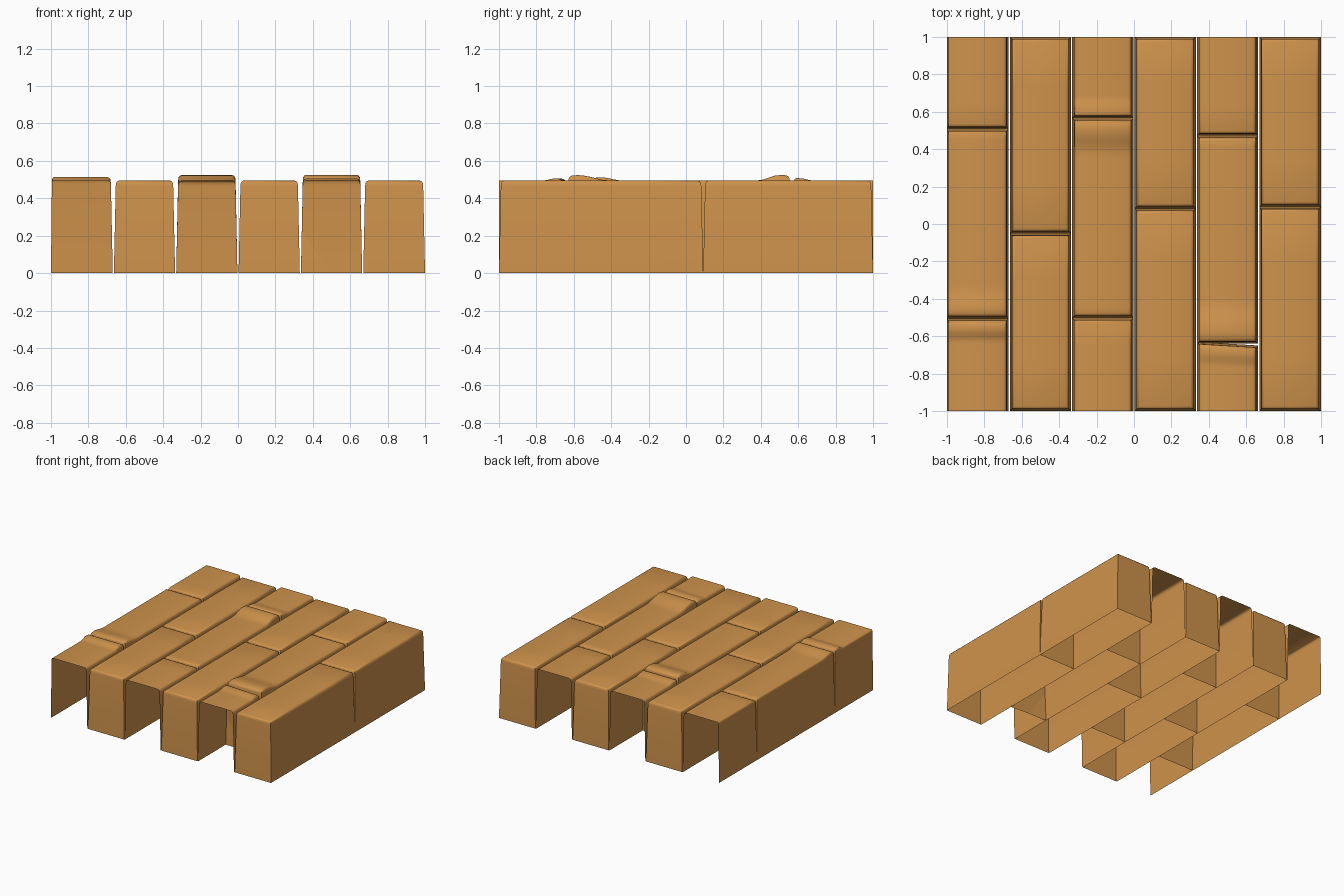
import bpy, bmesh, math

if "Cube" in bpy.data.objects:
    bpy.data.objects.remove(bpy.data.objects["Cube"])

wood = bpy.data.materials.new("warm tan wood")
wood.diffuse_color = (0.62, 0.29, 0.072, 1)
wood.use_nodes = True
wood.node_tree.nodes["Principled BSDF"].inputs["Base Color"].default_value = wood.diffuse_color

# bevel tiers going up the plank: (inset, height)
TIERS = [(0.0, 0.0), (0.010, 0.465), (0.012, 0.482), (0.018, 0.491), (0.028, 0.495)]
COL = 2 / 6


def lift_at(y, lift):
    """Smoothly interpolated raise of the warped plank ends."""
    if not lift or y <= lift[0][0]:
        return lift[0][1] if lift else 0
    for (ya, a), (yb, b) in zip(lift, lift[1:]):
        if y <= yb:
            t = (y - ya) / (yb - ya)
            return a + (b - a) * t * t * (3 - 2 * t)
    return lift[-1][1]


def plank(name, col, y0, y1, open0=False, open1=False, lift=(), skew=0):
    """Hollow, bottomless plank with rounded top; open ends have no end wall."""
    x0, x1 = -1 + col * COL, -1 + (col + 1) * COL
    x0 += 0.003 if col else 0
    x1 -= 0.003 if col < 5 else 0
    n = 32 if lift else 4
    bm = bmesh.new()
    rows = []
    for ins, z in TIERS:
        ya, yb = y0 + (0 if open0 else ins), y1 - (0 if open1 else ins)
        left_in = ins * (0.5 if col == 0 else 1)
        row = []
        for i in range(n + 1):
            y = ya + (yb - ya) * i / n
            pair = []
            for s, x in ((-1, x0 + left_in), (1, x1 - ins)):
                # tilt the broken joint sideways, fading along the plank
                near = max(0, 1 - abs(y + 0.63) / 0.25)
                pair.append(bm.verts.new((x, y + s * skew * near,
                                          z + lift_at(y, lift) * min(1, z / 0.48))))
            row.append(pair)
        rows.append(row)
    for a, b in zip(rows, rows[1:]):
        for i in range(n):                                    # long sides
            bm.faces.new((a[i + 1][0], a[i][0], b[i][0], b[i + 1][0]))
            bm.faces.new((a[i][1], a[i + 1][1], b[i + 1][1], b[i][1]))
        if not open0:                                         # front end
            bm.faces.new((a[0][0], a[0][1], b[0][1], b[0][0]))
        if not open1:                                         # back end
            bm.faces.new((a[n][1], a[n][0], b[n][0], b[n][1]))
    top = rows[-1]
    for i in range(n):                                        # top
        bm.faces.new((top[i][0], top[i][1], top[i + 1][1], top[i + 1][0]))
    me = bpy.data.meshes.new(name)
    bm.to_mesh(me)
    bm.free()
    me.materials.append(wood)
    ob = bpy.data.objects.new(name, me)
    bpy.context.collection.objects.link(ob)
    bpy.ops.object.select_all(action='DESELECT')
    ob.select_set(True)
    bpy.context.view_layer.objects.active = ob
    bpy.ops.object.shade_smooth_by_angle(angle=math.radians(50))


# columns with closed ends: one joint each
for col, joint in ((1, -0.05), (3, 0.083), (5, 0.092)):
    plank(f"closed_plank_{col}_front", col, -1, joint)
    plank(f"closed_plank_{col}_back", col, joint, 1)

# columns with open outer ends: two joints, some planks warped upward at a joint
warps = {
    (0, 0): [(-0.63, 0), (-0.56, 0.018), (-0.50, 0.012)],
    (0, 1): [(-0.50, 0.014), (-0.46, 0.018), (-0.34, 0)],
    (2, 1): [(0.38, 0), (0.50, 0.029), (0.53, 0.029), (0.57, 0.018)],
    (2, 2): [(0.57, 0.016), (0.61, 0.012), (0.68, 0)],
    (4, 0): [(-0.76, 0), (-0.69, 0.011), (-0.64, 0.006)],
    (4, 1): [(-0.63, 0.022), (-0.59, 0.030), (-0.57, 0.028), (-0.41, 0)],
}
for col, ja, jb in ((0, -0.505, 0.507), (2, -0.502, 0.566), (4, -0.64, 0.472)):
    cuts = [-1, ja, jb, 1]
    for k in range(3):
        plank(f"open_plank_{col}_{k}", col, cuts[k], cuts[k + 1], k == 0, k == 2,
              warps.get((col, k), ()), -0.01 if col == 4 and k == 0 else 0)
